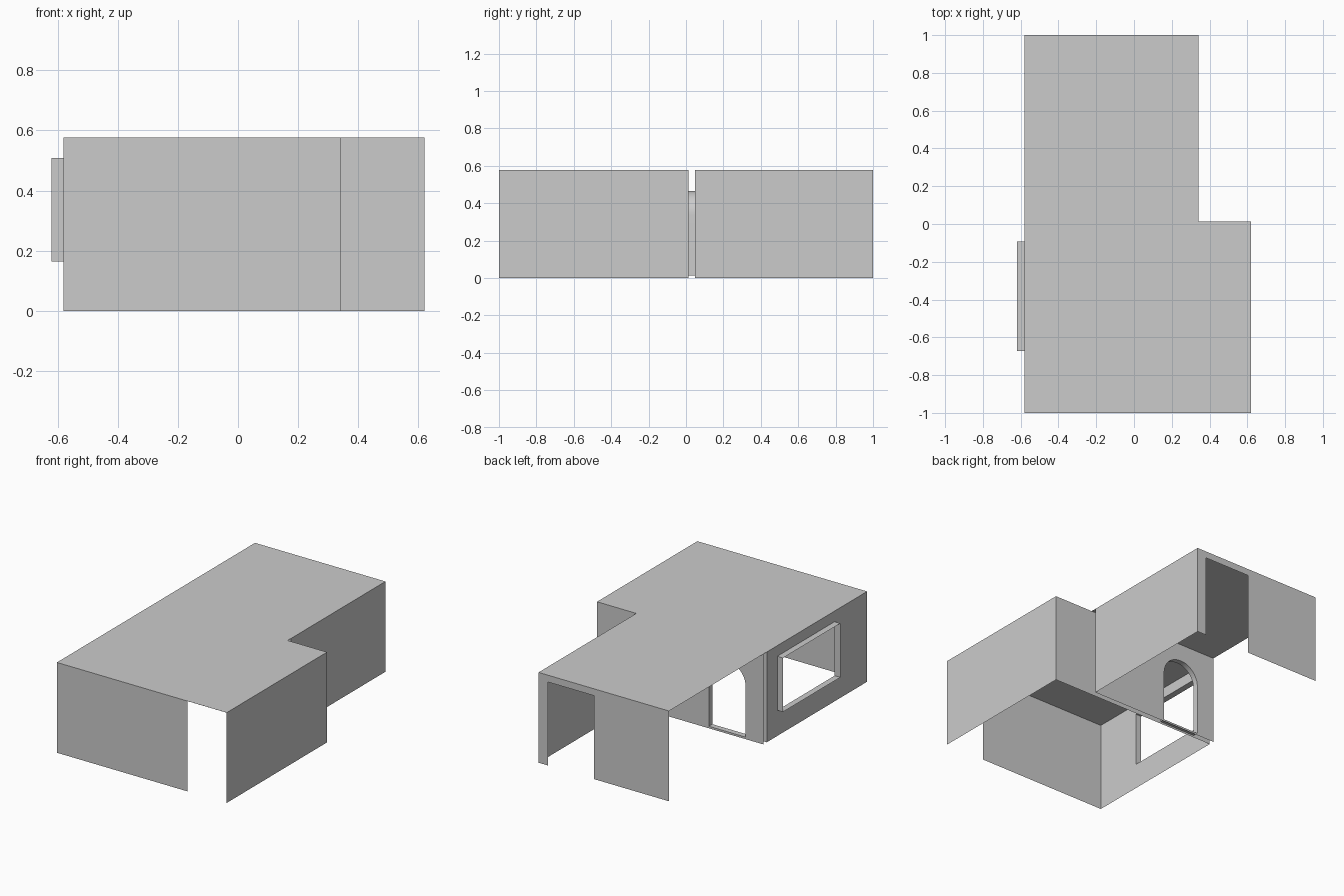
import bpy, bmesh, math

if "Cube" in bpy.data.objects:
    bpy.data.objects.remove(bpy.data.objects["Cube"])

H = 0.577                                # storey height
XL, XM, XR = -0.58, 0.342, 0.62          # left, back-room right, front-room right
YF, YD1, YD2, YB = -1.0, 0.013, 0.048, 1.0   # front, two divider skins, back


def finish(name, bm):
    me = bpy.data.meshes.new(name)
    bm.to_mesh(me)
    bm.free()
    ob = bpy.data.objects.new(name, me)
    bpy.context.collection.objects.link(ob)
    return ob


def panel(name, place, normal, outer, hole=None):
    """Flat sheet from a 2D outline with an optional hole."""
    bm = bmesh.new()
    edges = []
    for loop in filter(None, (outer, hole)):
        vs = [bm.verts.new(place(*p)) for p in loop]
        edges += [bm.edges.new((vs[i - 1], vs[i])) for i in range(len(vs))]
    bmesh.ops.triangle_fill(bm, use_beauty=True, edges=edges, normal=normal)
    return finish(name, bm)


def reveal(name, loop, place_a, place_b):
    """Open tube joining the same 2D loop at two depths."""
    bm = bmesh.new()
    a = [bm.verts.new(place_a(*p)) for p in loop]
    b = [bm.verts.new(place_b(*p)) for p in loop]
    for i in range(len(loop)):
        bm.faces.new((a[i - 1], a[i], b[i], b[i - 1]))
    return finish(name, bm)


def rect(a0, a1, b0, b1):
    return [(a0, b0), (a1, b0), (a1, b1), (a0, b1)]


def at_y(y):
    return lambda x, z: (x, y, z)


def at_x(x):
    return lambda y, z: (x, y, z)


# Ceiling over both rooms
panel("ceiling", lambda x, y: (x, y, H), (0, 0, 1),
      [(XL, YF), (XR, YF), (XR, YD1), (XM, YD1), (XM, YB), (XL, YB)])

# Plain walls
panel("front_wall", at_y(YF), (0, -1, 0), rect(XL, XM, 0, H))
panel("front_room_right_wall", at_x(XR), (1, 0, 0), rect(YF, YD1, 0, H))
panel("back_room_right_wall", at_x(XM), (1, 0, 0), rect(YD2, YB, 0, H))

# Back wall with doorway notch
panel("back_wall", at_y(YB), (0, 1, 0),
      [(XL, 0), (-0.05, 0), (-0.05, 0.533), (0.277, 0.533),
       (0.277, 0), (XM, 0), (XM, H), (XL, H)])

# Left wall with projecting window surround
window = rect(-0.672, -0.093, 0.164, 0.509)
panel("left_wall", at_x(XL), (-1, 0, 0), rect(YF, YD1, 0, H), window)
reveal("window_surround", window, at_x(XL), at_x(-0.62))

# Double-skinned divider with arched doorway
cx, r, top, sill = -0.325, 0.13, 0.466, 0.013
arch = [(cx - r, sill), (cx + r, sill)]
arch += [(cx + r * math.cos(math.pi * i / 20), top - r + r * math.sin(math.pi * i / 20))
         for i in range(21)]
panel("divider_front_skin", at_y(YD1), (0, 1, 0), rect(XL, XR, 0, H), arch)
panel("divider_back_skin", at_y(YD2), (0, 1, 0), rect(XL, XM, 0, H), arch)
lining = reveal("arch_lining", arch, at_y(YD1), at_y(YD2))
bpy.context.view_layer.objects.active = lining
lining.select_set(True)
bpy.ops.object.shade_smooth_by_angle(angle=math.radians(30))
